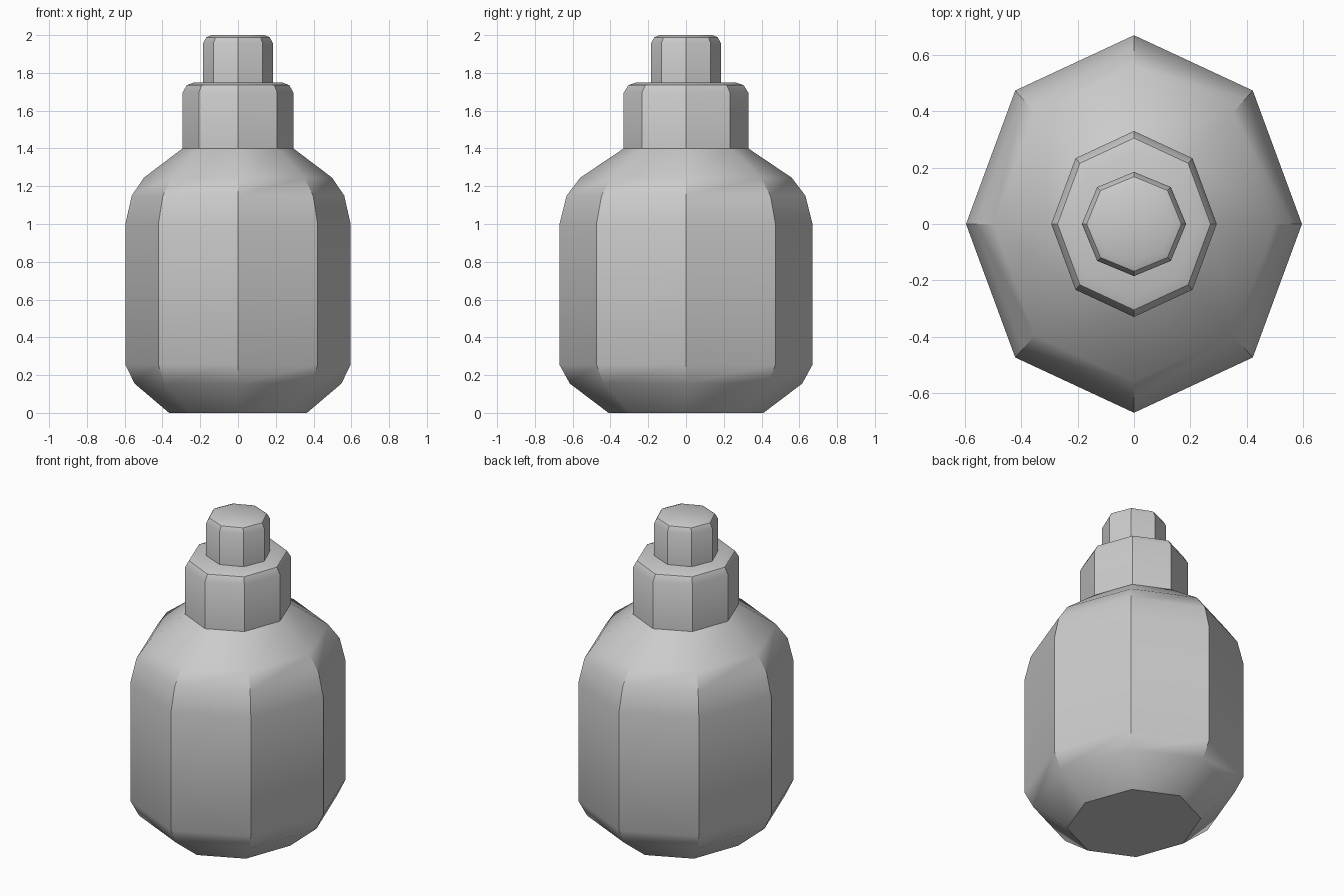
import bpy, bmesh, math

if "Cube" in bpy.data.objects:
    bpy.data.objects.remove(bpy.data.objects["Cube"])

SIDES = 8


def lathe(name, profile, x_scale):
    """Eight-sided solid from (radius, z) rings, corners on the axes."""
    bm = bmesh.new()
    rings = []
    for r, z in profile:
        rings.append([bm.verts.new((x_scale * r * math.cos(2 * math.pi * i / SIDES),
                                    r * math.sin(2 * math.pi * i / SIDES), z))
                      for i in range(SIDES)])
    for a, b in zip(rings, rings[1:]):
        for i in range(SIDES):
            j = (i + 1) % SIDES
            bm.faces.new((a[i], a[j], b[j], b[i]))
    bm.faces.new(rings[0][::-1])
    bm.faces.new(rings[-1])
    mesh = bpy.data.meshes.new(name)
    bm.to_mesh(mesh)
    bm.free()
    obj = bpy.data.objects.new(name, mesh)
    bpy.context.collection.objects.link(obj)
    bpy.ops.object.select_all(action='DESELECT')
    obj.select_set(True)
    bpy.context.view_layer.objects.active = obj
    bpy.ops.object.shade_smooth_by_angle(angle=math.radians(32))
    return obj


# Main vessel with rounded base and shoulder
lathe("bottle_body", [(0.41, 0), (0.615, 0.155), (0.67, 0.255), (0.67, 1.0),
                      (0.632, 1.15), (0.56, 1.245), (0.33, 1.4)], 0.89)

# Neck collar with softened upper rim
lathe("neck_collar", [(0.33, 1.4), (0.33, 1.695), (0.305, 1.735), (0.26, 1.75)], 0.89)

# Small cap on top
lathe("cap", [(0.185, 1.745), (0.185, 1.957), (0.168, 1.988), (0.14, 2.0)], 1.0)
